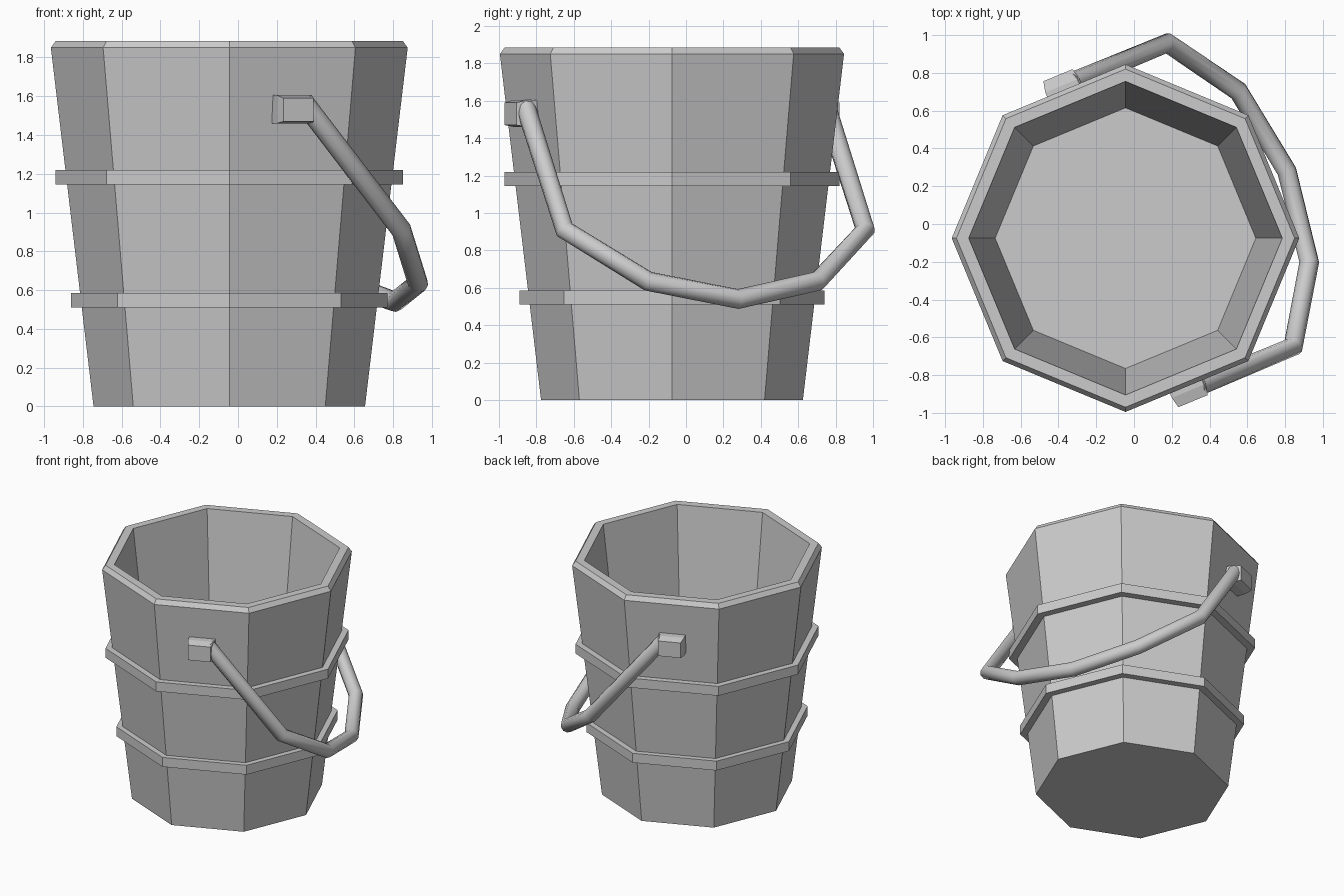
import bpy, bmesh, math
from mathutils import Vector

if "Cube" in bpy.data.objects:
    bpy.data.objects.remove(bpy.data.objects["Cube"])

CENTRE = Vector((-0.045, -0.075, 0))
A = math.radians(-67.5)
N = Vector((math.cos(A), math.sin(A), 0))      # outward through the lug face
T = Vector((-math.sin(A), math.cos(A), 0))     # direction the handle swings
UP = Vector((0, 0, 1))


def local(n, t, z):
    return CENTRE + N * n + T * t + UP * z


def make(name, bm):
    bmesh.ops.recalc_face_normals(bm, faces=bm.faces)
    mesh = bpy.data.meshes.new(name)
    bm.to_mesh(mesh)
    bm.free()
    ob = bpy.data.objects.new(name, mesh)
    bpy.context.collection.objects.link(ob)
    return ob


def octagon_lathe(name, profile, closed):
    bm = bmesh.new()
    rings = []
    for r, z in profile:
        rings.append([bm.verts.new(CENTRE + Vector((r * math.cos(k * math.pi / 4),
                      r * math.sin(k * math.pi / 4), z))) for k in range(8)])
    pairs = list(zip(rings, rings[1:]))
    if closed:
        pairs.append((rings[-1], rings[0]))
    else:
        bm.faces.new(rings[0])
        bm.faces.new(rings[-1])
    for a, b in pairs:
        for k in range(8):
            j = (k + 1) % 8
            bm.faces.new((a[k], a[j], b[j], b[k]))
    return make(name, bm)


# Tapered bucket with chamfered rim and inner floor
octagon_lathe("bucket_body", [(0.70, 0), (0.92, 1.85), (0.895, 1.885),
                              (0.83, 1.885), (0.69, 0.72)], False)

# Two hoops around the staves
for name, r, z0, z1 in (("lower_hoop", 0.815, 0.51, 0.585),
                        ("upper_hoop", 0.895, 1.145, 1.22)):
    octagon_lathe(name, [(r - 0.075, z0), (r, z0), (r, z1), (r - 0.075, z1)], True)

# Tapered lugs on opposite faces
for name, s in (("front_lug", 1), ("back_lug", -1)):
    bm = bmesh.new()
    rings = []
    for n, w, z0, z1 in ((0.78, 0.097, 1.46, 1.605), (0.875, 0.097, 1.46, 1.605),
                         (0.934, 0.084, 1.47, 1.59)):
        rings.append([bm.verts.new(local(s * n, t, z)) for t, z in
                      ((-w, z0), (w, z0), (w, z1), (-w, z1))])
    for a, b in zip(rings, rings[1:]):
        for k in range(4):
            j = (k + 1) % 4
            bm.faces.new((a[k], a[j], b[j], b[k]))
    bm.faces.new(rings[0])
    bm.faces.new(rings[-1])
    make(name, bm)

# Hanging handle swept along a mirrored path
half = [(0.87, 0.05, 1.575), (0.87, 0.60, 0.91), (0.49, 0.85, 0.635)]
path = half + [(0, 0.925, 0.54)] + [(-n, t, z) for n, t, z in reversed(half)]
curve = bpy.data.curves.new("handle", 'CURVE')
curve.dimensions = '3D'
curve.bevel_depth = 0.053
curve.bevel_resolution = 3
curve.use_fill_caps = True
spline = curve.splines.new('POLY')
spline.points.add(len(path) - 1)
for p, c in zip(spline.points, path):
    p.co = (*local(*c), 1)
spline.use_smooth = True
handle = bpy.data.objects.new("handle", curve)
bpy.context.collection.objects.link(handle)
